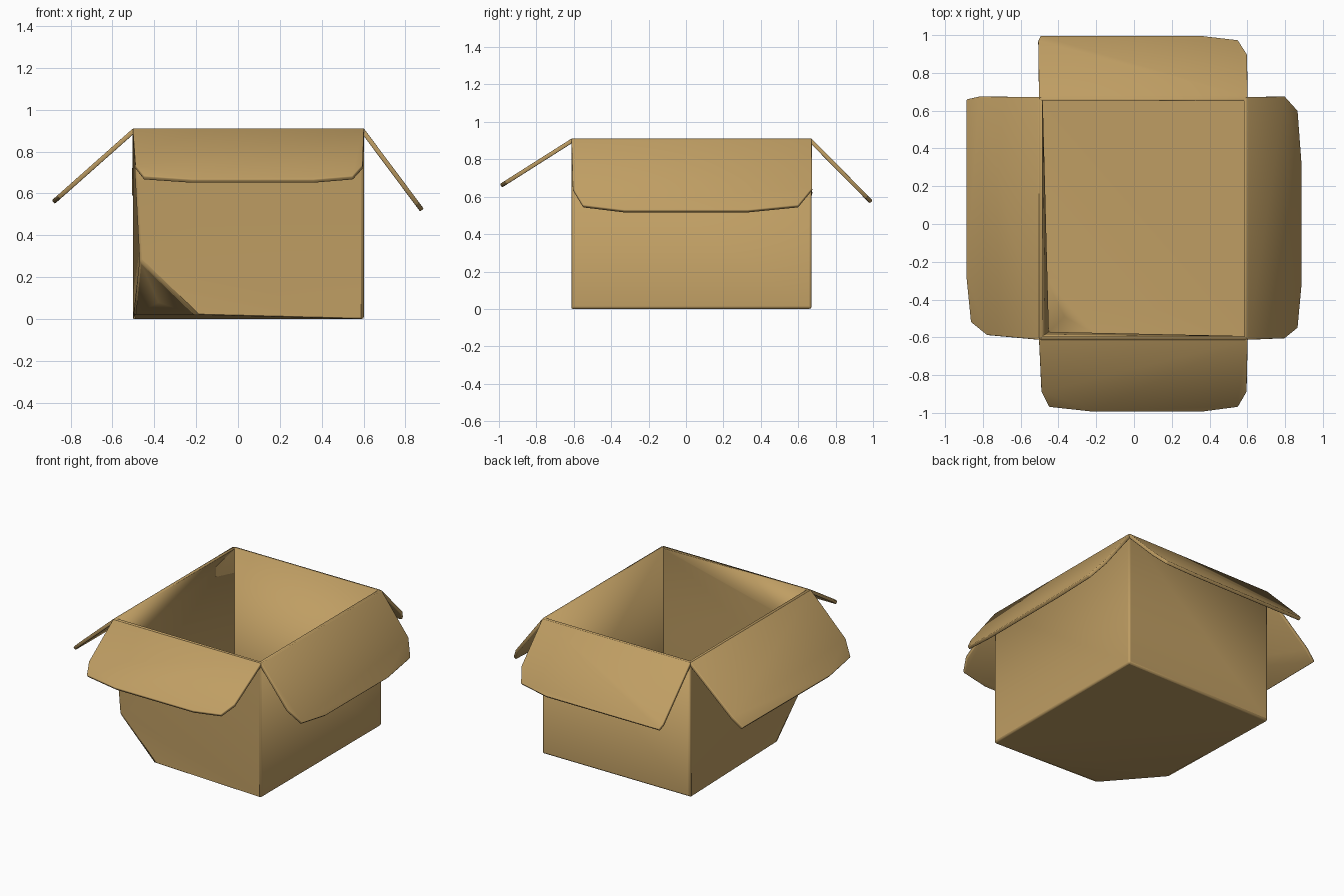
import bpy, bmesh, math

if "Cube" in bpy.data.objects:
    bpy.data.objects.remove(bpy.data.objects["Cube"])

card = bpy.data.materials.new("cardboard_tan")
card.diffuse_color = (0.52, 0.34, 0.125, 1)
card.use_nodes = True
card.node_tree.nodes["Principled BSDF"].inputs["Base Color"].default_value = card.diffuse_color

X0, X1, Y0, Y1, H = -0.503, 0.602, -0.613, 0.672, 0.91


def make(name, verts, faces, up_index, up_sign, thick, bevel_first):
    """Sheet of card: single surface, thickened inward / downward."""
    bm = bmesh.new()
    vs = [bm.verts.new(v) for v in verts]
    fs = [bm.faces.new([vs[i] for i in f]) for f in faces]
    bmesh.ops.recalc_face_normals(bm, faces=bm.faces)
    bm.normal_update()
    if fs[up_index].normal.z * up_sign < 0:
        bmesh.ops.reverse_faces(bm, faces=bm.faces)
    me = bpy.data.meshes.new(name)
    bm.to_mesh(me)
    bm.free()
    me.materials.append(card)
    ob = bpy.data.objects.new(name, me)
    bpy.context.collection.objects.link(ob)

    def solid():
        m = ob.modifiers.new("thickness", 'SOLIDIFY')
        m.thickness, m.offset = thick, -1

    def bev():
        m = ob.modifiers.new("soft_edges", 'BEVEL')
        m.width = 0.012 if bevel_first else 0.005
        m.segments = 2
        m.limit_method, m.angle_limit = 'ANGLE', math.radians(40)

    for step in ((bev, solid) if bevel_first else (solid, bev)):
        step()
    bpy.ops.object.select_all(action='DESELECT')
    ob.select_set(True)
    bpy.context.view_layer.objects.active = ob
    bpy.ops.object.shade_smooth_by_angle(angle=math.radians(50))
    return ob


# Box body: four walls and floor, with the front left bottom corner crushed
verts = [
    (X0, Y0, H), (X1, Y0, H), (X1, Y1, H), (X0, Y1, H),   # 0-3 rim
    (X1, Y0, 0), (X1, Y1, 0), (X0, Y1, 0),                # 4-6 intact bottom
    (-0.49, -0.605, 0.65), (-0.47, -0.59, 0.28),          # 7-8 bent upright
    (-0.38, -0.50, 0.08),                                 # 9 crushed tip
    (-0.20, -0.605, 0.02), (-0.50, -0.26, 0.02),          # 10-11 fold ends
]
faces = [
    (4, 5, 6),                                    # floor
    (4, 6, 11), (4, 11, 10), (10, 11, 9),
    (1, 2, 5, 4), (2, 3, 6, 5),                   # right, back
    (0, 7, 1), (7, 8, 1), (8, 4, 1), (8, 10, 4), (8, 9, 10),      # front
    (0, 3, 7), (7, 3, 8), (8, 3, 6), (8, 6, 11), (8, 11, 9),      # left
]
make("box_body", verts, faces, 0, -1, 0.02, True)


# Flaps: outline seen from above, sloping from the rim to the outer edge
def flap(name, outline, axis, hinge, outer, z_outer):
    pts = []
    for p in outline:
        t = (p[axis] - hinge) / (outer - hinge)
        pts.append((p[0], p[1], H + (z_outer - H) * t))
    make(name, pts, [tuple(range(len(pts)))], 0, 1, 0.022, False)


flap("front_flap", [(X0, Y0), (-0.49, -0.89), (-0.45, -0.97), (-0.22, -0.995),
                    (0.36, -0.995), (0.55, -0.97), (0.596, -0.89), (X1, Y0)],
     1, Y0, -0.995, 0.668)
flap("back_flap", [(X0, Y1), (-0.507, 0.97), (-0.495, 0.998), (0.35, 0.998),
                   (0.55, 0.975), (0.598, 0.90), (X1, Y1)],
     1, Y1, 0.998, 0.58)
flap("left_flap", [(X0, Y1), (-0.82, 0.675), (-0.888, 0.66), (-0.89, -0.27),
                   (-0.865, -0.52), (-0.78, -0.588), (X0, Y0)],
     0, X0, -0.89, 0.567)
flap("right_flap", [(X1, Y1), (0.80, 0.675), (0.868, 0.60), (0.888, 0.33),
                    (0.888, -0.33), (0.868, -0.55), (0.80, -0.605), (X1, Y0)],
     0, X1, 0.888, 0.527)
